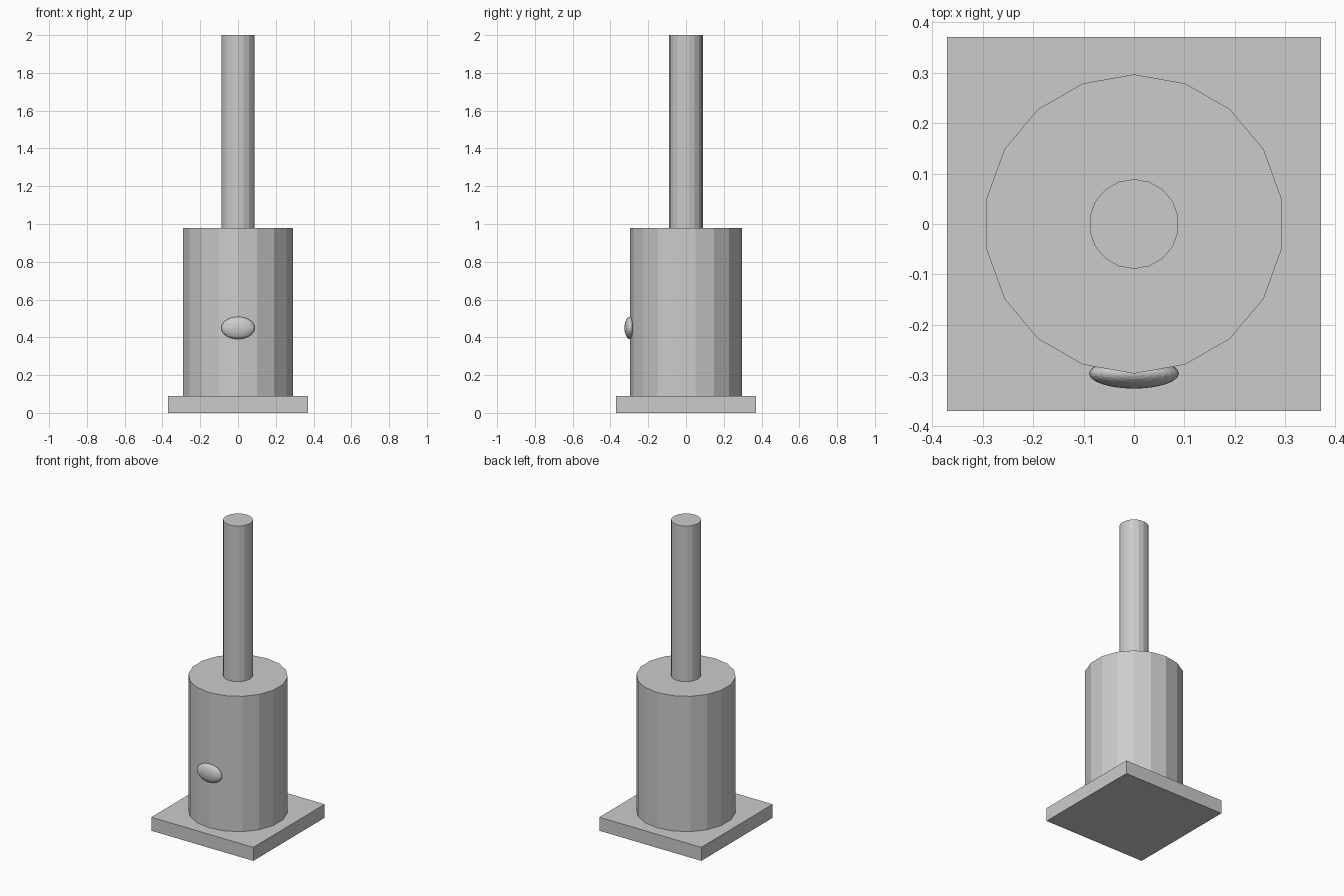
import bpy

if "Cube" in bpy.data.objects:
    bpy.data.objects.remove(bpy.data.objects["Cube"])

U = 2 / 67.5  # module: all sizes are simple multiples of this


def cylinder(name, radius, z0, z1, sides=18):
    bpy.ops.mesh.primitive_cylinder_add(
        vertices=sides, radius=radius, depth=z1 - z0, location=(0, 0, (z0 + z1) / 2))
    bpy.context.object.name = name
    return bpy.context.object


# Square base plate
bpy.ops.mesh.primitive_cube_add(size=1, location=(0, 0, 1.5 * U))
base = bpy.context.object
base.name = "base_plate"
base.scale = (25 * U, 25 * U, 3 * U)

# Main body and the rod standing on it
cylinder("body", 10 * U, 3 * U, 33 * U)
cylinder("rod", 3 * U, 33 * U, 2.0)

# Flattened oval button on the front
bpy.ops.mesh.primitive_uv_sphere_add(
    segments=32, ring_count=16, radius=1, location=(0, -10 * U, 0.45))
button = bpy.context.object
button.name = "front_button"
button.scale = (3 * U, U, 2 * U)
